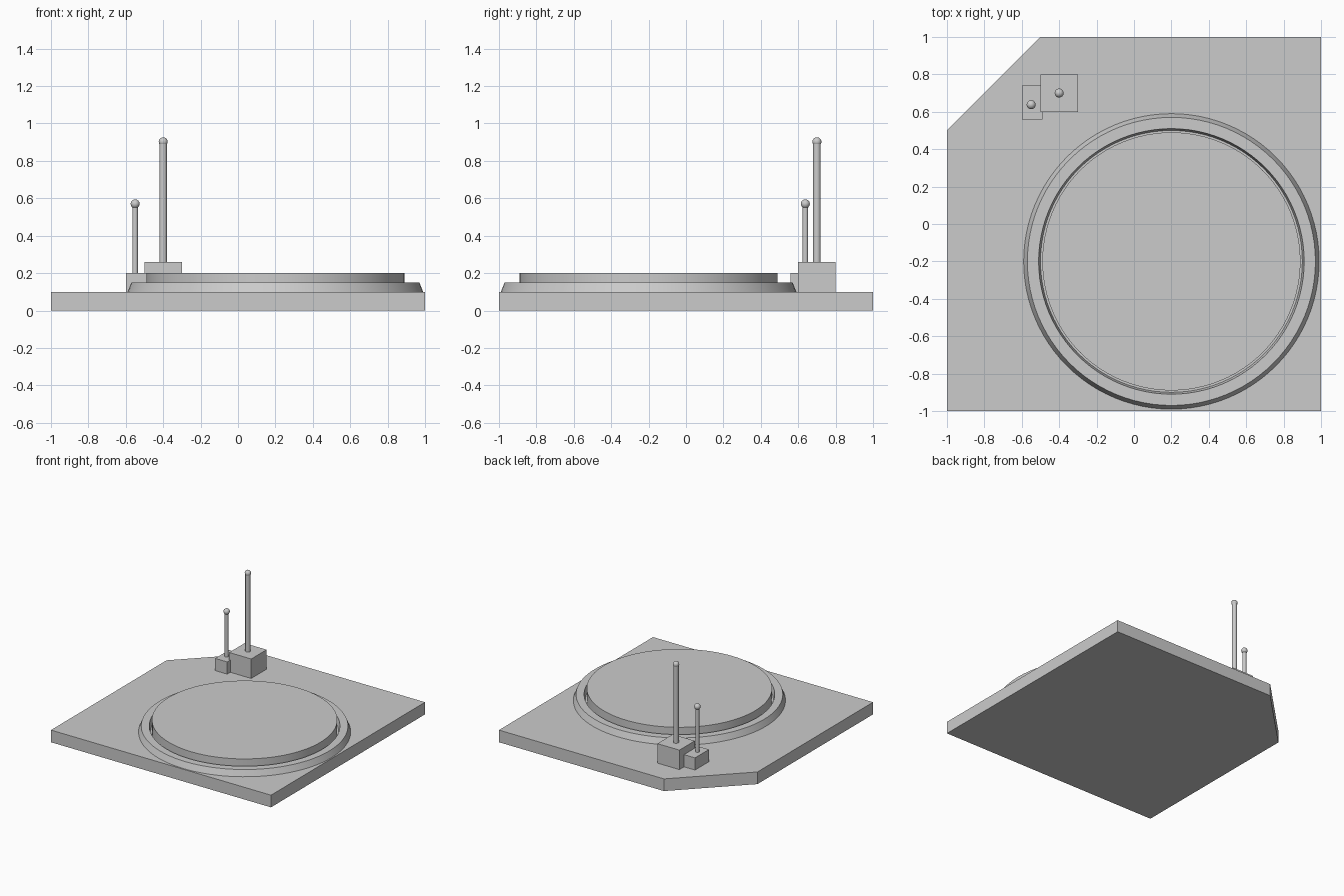
import bpy, bmesh, math

if "Cube" in bpy.data.objects:
    bpy.data.objects.remove(bpy.data.objects["Cube"])


def finish(name, bm, smooth=False):
    bmesh.ops.recalc_face_normals(bm, faces=bm.faces)
    mesh = bpy.data.meshes.new(name)
    bm.to_mesh(mesh)
    bm.free()
    obj = bpy.data.objects.new(name, mesh)
    bpy.context.collection.objects.link(obj)
    if smooth:
        bpy.ops.object.select_all(action='DESELECT')
        obj.select_set(True)
        bpy.context.view_layer.objects.active = obj
        bpy.ops.object.shade_smooth_by_angle(angle=math.radians(30))
    return obj


def prism(name, outline, z0, z1):
    bm = bmesh.new()
    low = [bm.verts.new((x, y, z0)) for x, y in outline]
    top = [bm.verts.new((x, y, z1)) for x, y in outline]
    bm.faces.new(low)
    bm.faces.new(top)
    n = len(outline)
    for i in range(n):
        j = (i + 1) % n
        bm.faces.new((low[i], low[j], top[j], top[i]))
    return finish(name, bm)


def box(name, x0, x1, y0, y1, z0, z1):
    return prism(name, [(x0, y0), (x1, y0), (x1, y1), (x0, y1)], z0, z1)


def lathe(name, profile, location, closed=False, steps=96):
    # Revolve (radius, z) points around a vertical axis
    bm = bmesh.new()
    rings = []
    for r, z in profile:
        rings.append([bm.verts.new((r * math.cos(math.tau * i / steps),
                                    r * math.sin(math.tau * i / steps), z))
                      for i in range(steps)])
    pairs = list(zip(rings, rings[1:]))
    if closed:
        pairs.append((rings[-1], rings[0]))
    else:
        bm.faces.new(rings[0])
        bm.faces.new(rings[-1])
    for a, b in pairs:
        for i in range(steps):
            j = (i + 1) % steps
            bm.faces.new((a[i], a[j], b[j], b[i]))
    obj = finish(name, bm, smooth=True)
    obj.location = location
    return obj


def ball(name, radius, location):
    bm = bmesh.new()
    bmesh.ops.create_uvsphere(bm, u_segments=24, v_segments=12, radius=radius)
    obj = finish(name, bm, smooth=True)
    obj.location = location
    return obj


# Base plate with one cut corner
prism("base_plate", [(-1, -1), (1, -1), (1, 1), (-0.5, 1), (-1, 0.5)], 0, 0.1)

# Sloped ring around the raised round platform
centre = (0.2, -0.2, 0)
lathe("rim_ring", [(0.79, 0.1), (0.77, 0.15), (0.71, 0.15), (0.70, 0.1)],
      centre, closed=True)
lathe("round_platform", [(0.69, 0.1), (0.69, 0.2)], centre)

# Two blocks
box("large_block", -0.5, -0.3, 0.6, 0.8, 0.1, 0.26)
box("small_block", -0.6, -0.49, 0.56, 0.74, 0.1, 0.2)

# Ball-topped poles
for size, x, y, radius, z0, z1 in (("tall", -0.4, 0.7, 0.02, 0.26, 0.902),
                                   ("short", -0.55, 0.638, 0.015, 0.2, 0.57)):
    lathe(size + "_pole", [(radius, z0), (radius, z1)], (x, y, 0), steps=24)
    ball(size + "_pole_ball", 0.024, (x, y, z1))
